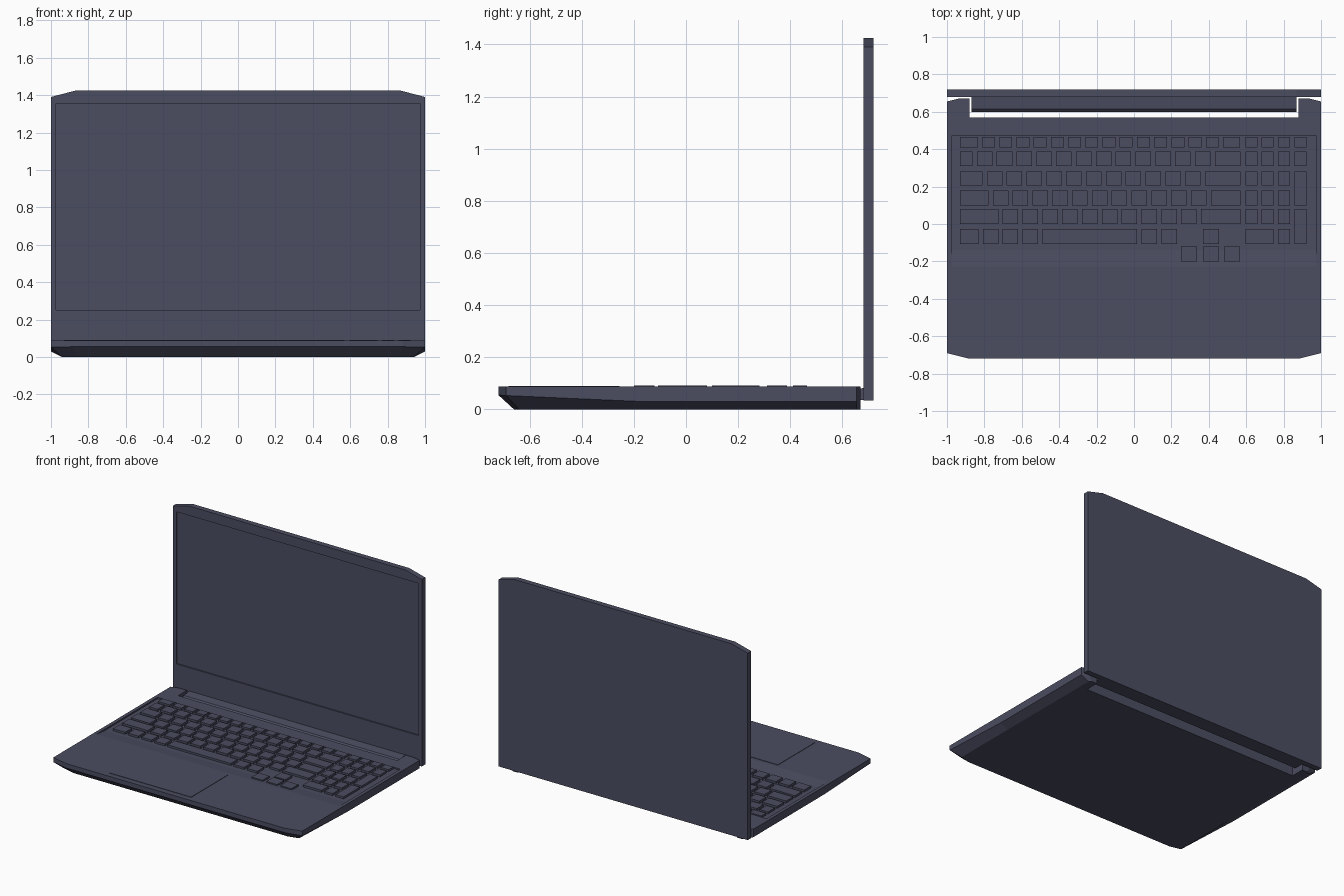
import bpy, bmesh
from mathutils import Vector

if "Cube" in bpy.data.objects:
    bpy.data.objects.remove(bpy.data.objects["Cube"])

mat = bpy.data.materials.new("dark_slate")
mat.diffuse_color = (0.07, 0.075, 0.12, 1)
mat.use_nodes = True
mat.node_tree.nodes["Principled BSDF"].inputs["Base Color"].default_value = mat.diffuse_color


def finish(name, bm):
    bmesh.ops.recalc_face_normals(bm, faces=bm.faces[:])
    me = bpy.data.meshes.new(name)
    bm.to_mesh(me)
    bm.free()
    me.materials.append(mat)
    ob = bpy.data.objects.new(name, me)
    bpy.context.collection.objects.link(ob)
    return ob


def loft(name, rings):
    """Closed solid through rings with equal point counts."""
    bm = bmesh.new()
    vs = [[bm.verts.new(p) for p in r] for r in rings]
    for a, b in zip(vs, vs[1:]):
        for i in range(len(a)):
            j = (i + 1) % len(a)
            bm.faces.new((a[i], a[j], b[j], b[i]))
    bm.faces.new(vs[0])
    bm.faces.new(vs[-1])
    return finish(name, bm)


def add_box(bm, x0, x1, y0, y1, z0, z1):
    r = bmesh.ops.create_cube(bm, size=1)
    for v in r["verts"]:
        v.co = Vector((x1 if v.co.x > 0 else x0,
                       y1 if v.co.y > 0 else y0,
                       z1 if v.co.z > 0 else z0))


def box(name, *dims):
    bm = bmesh.new()
    add_box(bm, *dims)
    return finish(name, bm)


def cut(ob, cutter):
    m = ob.modifiers.new("recess", 'BOOLEAN')
    m.operation, m.solver, m.object = 'DIFFERENCE', 'EXACT', cutter
    cutter.hide_render = True
    cutter.hide_set(True)


def mirrored(half):
    return half + [(-p[0],) + tuple(p[1:]) for p in reversed(half)]


def x_prism(name, profile, hx):
    return loft(name, [[(x, y, z) for y, z in profile] for x in (-hx, hx)])


TOP, FLOOR, KEY_TOP = 0.087, 0.077, 0.092

# Base: notched outline, vertical sides, bevelled underside
outline = [(0.88, -0.72), (1, -0.69), (1, -0.17), (1, 0.655),
           (0.94, 0.67), (0.88, 0.67), (0.88, 0.57)]
seam_z = [0.055, 0.053, 0.03, 0.03, 0.03, 0.03, 0.03]
under = [(0.86, -0.66), (0.94, -0.64), (0.94, -0.17), (0.94, 0.655),
         (0.92, 0.67), (0.88, 0.67), (0.88, 0.57)]
base = loft("base", [
    mirrored([(x, y, 0.0) for x, y in under]),
    mirrored([(x, y, z) for (x, y), z in zip(outline, seam_z)]),
    mirrored([(x, y, TOP) for x, y in outline])])

# Keyboard well with a ramp toward the palm rest
cut(base, x_prism("keyboard_well_cutter",
                  [(0.47, FLOOR), (-0.14, FLOOR), (-0.23, TOP),
                   (-0.32, 2 * TOP - FLOOR), (0.47, 2 * TOP - FLOOR)], 0.975))

# Touchpad
box("touchpad", -0.56, 0.10, -0.68, -0.255, 0.08, 0.09)

# Keys: main block rows as (y0, y1, widths in key units)
U, GAP, X0 = 0.106, 0.023, -0.93
rows = [(0.41, 0.464, [1.11] + [0.868] * 14 + [1.07]),
        (0.31, 0.387, [0.85] + [1] * 12 + [1.5]),
        (0.205, 0.282, [1.35] + [1] * 11 + [2.0]),
        (0.10, 0.18, [1.65] + [1] * 11 + [1.7]),
        (0.0, 0.08, [2.15] + [1] * 10 + [2.2]),
        (-0.107, -0.028, [1.15, 1, 1, 1, 5, 1, 1])]
bm = bmesh.new()


def key(x0, x1, y0, y1):
    add_box(bm, x0, x1, y0, y1, FLOOR - 0.003, KEY_TOP)


for y0, y1, widths in rows:
    x = X0
    for w in widths:
        key(x, x + w * U - GAP, y0, y1)
        x += w * U

# Arrow keys
for x in (0.25, 0.368, 0.481):
    key(x, x + 0.087, -0.2, -0.12)
key(0.368, 0.455, *rows[5][:2])

# Number pad
cols = [0.596, 0.682, 0.77, 0.859]
W = 0.064
for r, (y0, y1, _) in enumerate(rows[:5]):
    for x in cols[:4 if r < 2 else 3]:
        key(x, x + W, y0, y1)
key(cols[0], cols[1] + W, *rows[5][:2])
key(cols[2], cols[2] + W, *rows[5][:2])
key(cols[3], cols[3] + W, rows[3][0], rows[2][1])
key(cols[3], cols[3] + W, rows[5][0], rows[4][1])
finish("keyboard_keys", bm)

# Lid with recessed screen
lid_half = [(1, 0.033), (1, 1.39), (0.87, 1.424)]
lid = loft("lid", [[(x, y, z) for x, z in mirrored(lid_half)] for y in (0.68, 0.72)])
cut(lid, box("screen_cutter", -0.972, 0.972, 0.65, 0.69, 0.25, 1.355))

# Hinge bar in the rear notch
x_prism("hinge", [(0.685, 0.035), (0.61, 0.035), (0.60, 0.045),
                  (0.60, 0.06), (0.615, 0.074), (0.685, 0.082)], 0.868)
